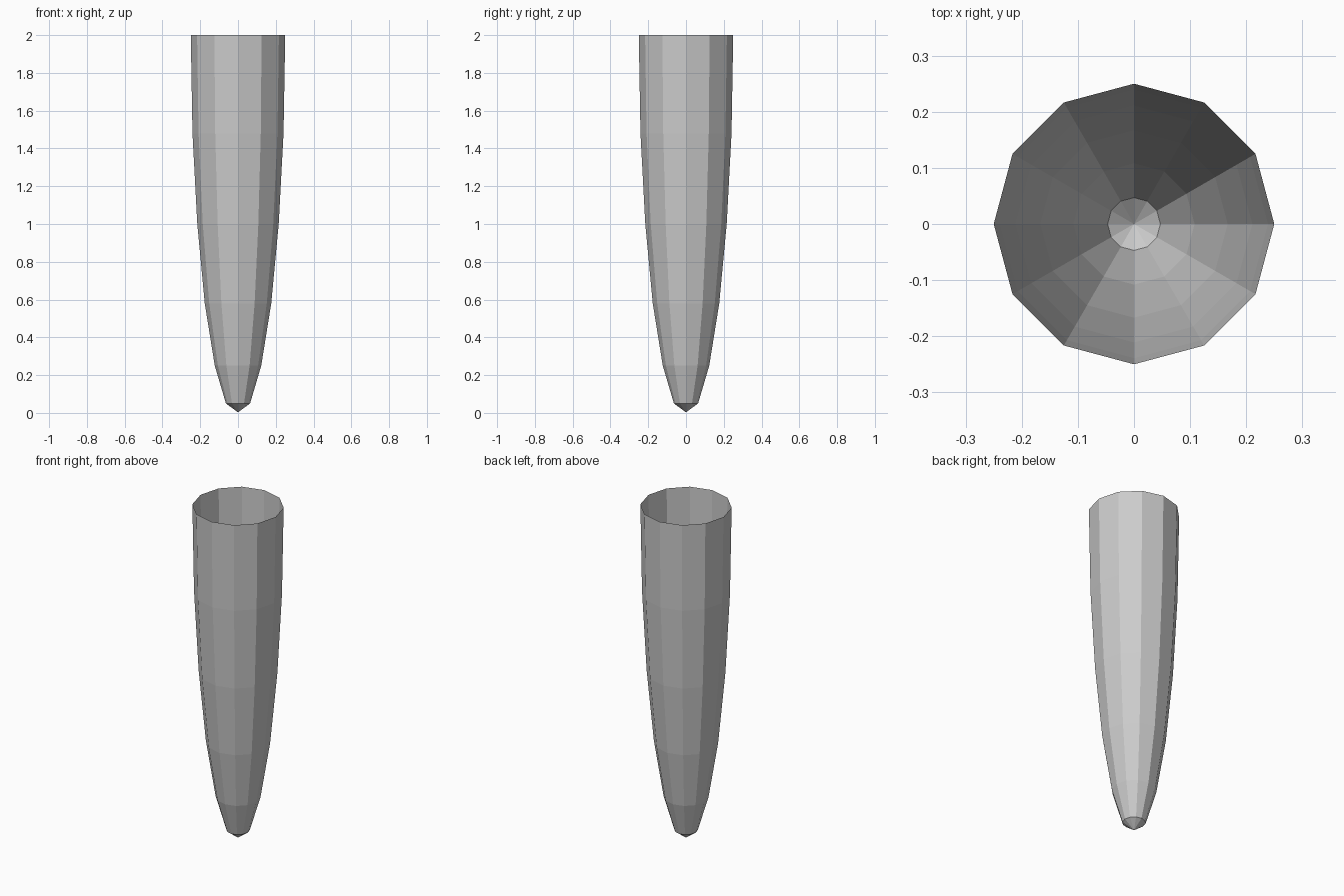
import bpy, bmesh
from math import sin, cos, pi

if "Cube" in bpy.data.objects:
    bpy.data.objects.remove(bpy.data.objects["Cube"])

SIDES = 12

# (radius, height): outer wall from tip to rim, then inner wall back down
outer = [(0.064, 0.05), (0.123, 0.25), (0.176, 0.58),
         (0.2155, 1.0), (0.241, 1.48), (0.25, 2.0)]
inner = [(0.239, 1.48), (0.211, 1.0), (0.167, 0.58),
         (0.108, 0.255), (0.047, 0.06)]
OUTER_TIP, INNER_TIP = 0.003, 0.025

bm = bmesh.new()


def ring(r, z):
    return [bm.verts.new((r * cos(2 * pi * i / SIDES), r * sin(2 * pi * i / SIDES), z))
            for i in range(SIDES)]


# Walls: the two shells meet at a knife-thin rim
rings = [ring(r, z) for r, z in outer + inner]
for a, b in zip(rings, rings[1:]):
    for i in range(SIDES):
        j = (i + 1) % SIDES
        bm.faces.new((a[i], a[j], b[j], b[i]))

# Blunt pointed ends of the outer and inner shells
for loop, z in ((rings[0], OUTER_TIP), (rings[-1], INNER_TIP)):
    tip = bm.verts.new((0, 0, z))
    for i in range(SIDES):
        bm.faces.new((loop[i], loop[(i + 1) % SIDES], tip))

bmesh.ops.recalc_face_normals(bm, faces=bm.faces)
mesh = bpy.data.meshes.new("tapered_shell")
bm.to_mesh(mesh)
bm.free()
obj = bpy.data.objects.new("tapered_shell", mesh)
bpy.context.collection.objects.link(obj)
